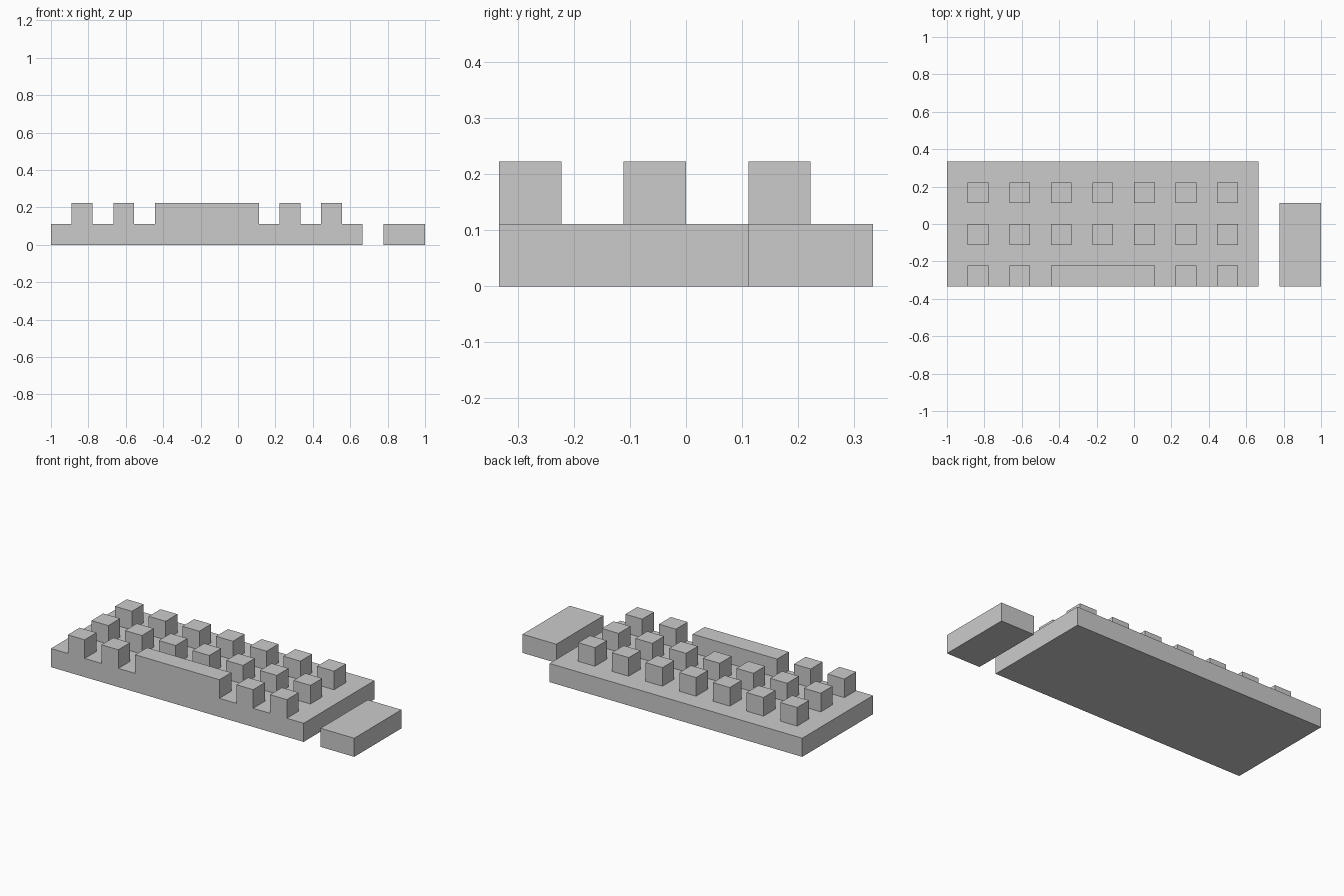
import bpy
import bmesh
from mathutils import Vector

if "Cube" in bpy.data.objects:
    bpy.data.objects.remove(bpy.data.objects["Cube"])

U = 1 / 9  # the model sits on a grid of ninths


def box(name, x0, x1, y0, y1, z0, z1):
    """Box from grid-unit bounds, with its origin at its centre."""
    lo, hi = Vector((x0, y0, z0)) * U, Vector((x1, y1, z1)) * U
    bm = bmesh.new()
    bmesh.ops.create_cube(bm, size=1)
    bmesh.ops.scale(bm, vec=hi - lo, verts=bm.verts)
    mesh = bpy.data.meshes.new(name)
    bm.to_mesh(mesh)
    bm.free()
    obj = bpy.data.objects.new(name, mesh)
    obj.location = (lo + hi) / 2
    bpy.context.collection.objects.link(obj)
    return obj


# Keyboard base and the mouse beside it
box("keyboard_base", -9, 6, -3, 3, 0, 1)
box("mouse", 7, 9, -3, 1, 0, 1)

# Key rows; the front row leaves room for the space bar
rows = {
    "back": (1, range(-8, 5, 2)),
    "middle": (-1, range(-8, 5, 2)),
    "front": (-3, (-8, -6, 2, 4)),
}
for row, (y, columns) in rows.items():
    for i, x in enumerate(columns, 1):
        box(f"{row}_key_{i}", x, x + 1, y, y + 1, 1, 2)

# Space bar
box("space_bar", -4, 1, -3, -2, 1, 2)
